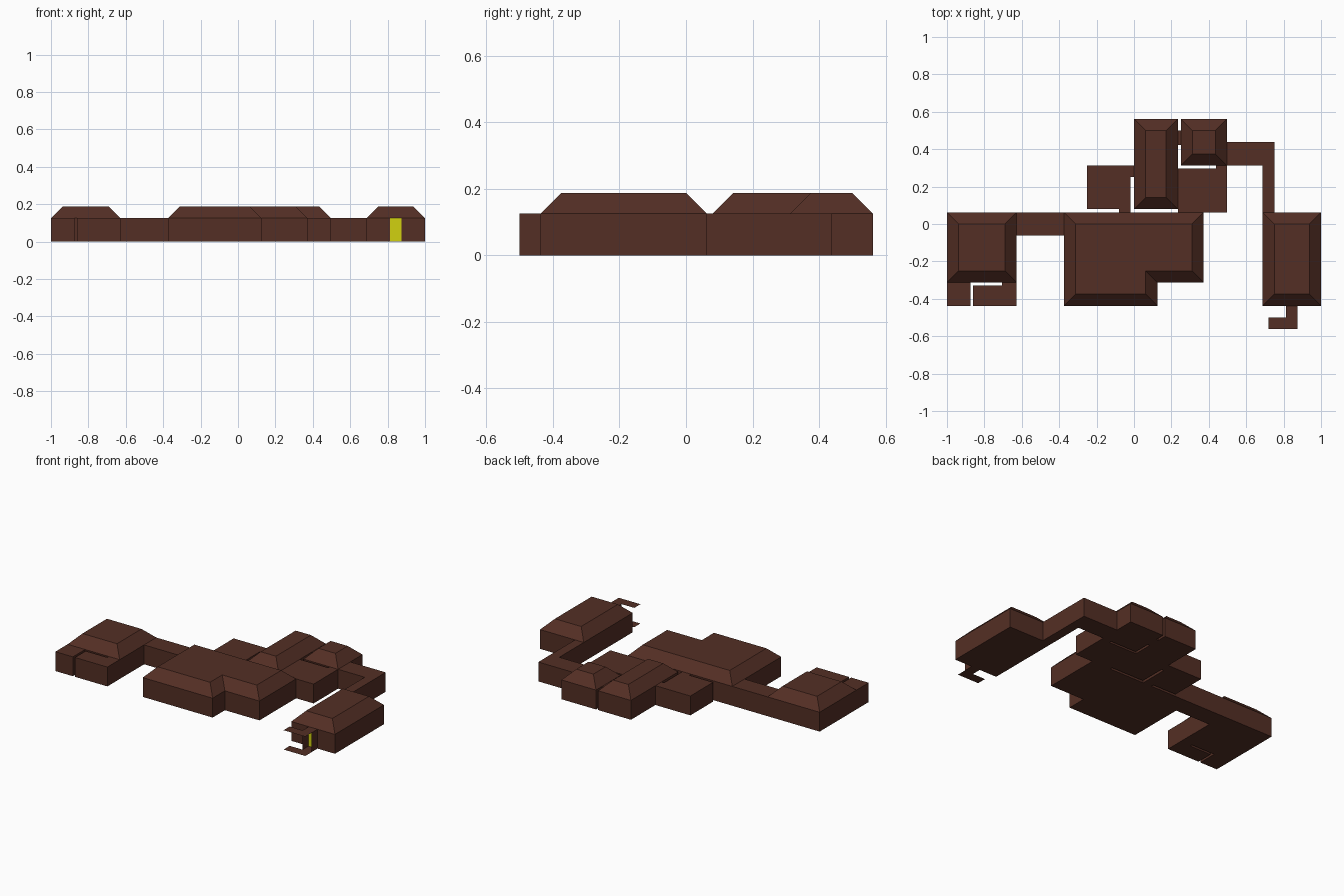
import bpy, bmesh
from mathutils import Vector

if "Cube" in bpy.data.objects:
    bpy.data.objects.remove(bpy.data.objects["Cube"])

U = 0.0625          # grid step
WALL = 0.125        # wall height
ROOF = 0.1875       # top of sloped roofs


def material(name, rgb):
    m = bpy.data.materials.new(name)
    m.diffuse_color = (*rgb, 1)
    m.use_nodes = True
    m.node_tree.nodes["Principled BSDF"].inputs["Base Color"].default_value = m.diffuse_color
    return m


BROWN = material("dark_brown", (0.088, 0.028, 0.018))
YELLOW = material("door_yellow", (0.64, 0.64, 0.005))


def finish(bm, name, mat, recalc=True):
    if recalc:
        bmesh.ops.recalc_face_normals(bm, faces=bm.faces)
    me = bpy.data.meshes.new(name)
    bm.to_mesh(me)
    bm.free()
    me.materials.append(mat)
    ob = bpy.data.objects.new(name, me)
    bpy.context.collection.objects.link(ob)
    return ob


def rect(x0, x1, y0, y1):
    return [(x0, y0), (x1, y0), (x1, y1), (x0, y1)]


def inset(poly, d):
    """Inset a counter-clockwise right-angled outline by d."""
    out = []
    for i, p in enumerate(poly):
        p = Vector(p)
        e0 = (p - Vector(poly[i - 1])).normalized()
        e1 = (Vector(poly[(i + 1) % len(poly)]) - p).normalized()
        out.append(p + d * (Vector((-e0.y, e0.x)) + Vector((-e1.y, e1.x))))
    return out


def block(name, poly, sloped=False):
    """Walled block on the ground with a flat top or a chamfered roof."""
    rings = [(poly, 0), (poly, WALL)]
    if sloped:
        rings.append((inset(poly, U), ROOF))
    bm = bmesh.new()
    loops = [[bm.verts.new((x, y, z)) for x, y in pts] for pts, z in rings]
    bm.faces.new(loops[0][::-1])
    bm.faces.new(loops[-1])
    n = len(poly)
    for a, b in zip(loops, loops[1:]):
        for i in range(n):
            j = (i + 1) % n
            bm.faces.new((a[i], a[j], b[j], b[i]))
    return finish(bm, name, BROWN)


# Rooms with sloped roofs
block("west_room", rect(-1, -0.628, -0.3125, U), True)
block("main_hall", [(-0.375, -0.4375), (0.125, -0.4375), (0.125, -0.3125),
                    (0.372, -0.3125), (0.372, U), (-0.375, U)], True)
block("north_room", rect(0, 0.234, 0.08, 0.5625), True)
block("northeast_room", rect(0.25, 0.497, 0.3125, 0.5625), True)
block("east_room", rect(0.6875, 1, -0.4375, U), True)

# Flat-topped rooms, corridors and the short doorway links
FLAT = {
    "southwest_closet": (-1, -0.875, -0.4375, -0.3125),
    "southwest_room": (-0.86, -0.628, -0.4375, -0.328),
    "southwest_link": (-0.705, -0.628, -0.328, -0.3125),
    "west_corridor": (-0.628, -0.375, -U, U),
    "northwest_room": (-0.25, -0.018, 0.08, 0.3125),
    "northwest_link": (-0.018, 0, 0.25, 0.3125),
    "northwest_hall_link": (-0.08, -0.018, U, 0.08),
    "north_link": (0.234, 0.25, 0.422, 0.5),
    "inner_east_room": (0.234, 0.497, U, 0.297),
    "inner_east_link": (0.4375, 0.497, 0.297, 0.3125),
    "upper_corridor": (0.497, 0.75, 0.3125, 0.4375),
    "side_corridor": (0.6875, 0.75, U, 0.3125),
}
for name, r in FLAT.items():
    block(name, rect(*r))

# Open entrance: thin floor and ceiling sheets
ENTRY = [(0.72, -0.5625), (0.875, -0.5625), (0.875, -0.4375),
         (0.8125, -0.4375), (0.8125, -0.5), (0.72, -0.5)]
for name, z in (("entrance_floor", 0), ("entrance_ceiling", WALL)):
    bm = bmesh.new()
    bm.faces.new([bm.verts.new((x, y, z)) for x, y in ENTRY])
    finish(bm, name, BROWN, False)


def upright(name, a, b, mat):
    """Single upright sheet between two ground points."""
    bm = bmesh.new()
    bm.faces.new([bm.verts.new((*p, z)) for p, z in
                  ((a, 0), (b, 0), (b, WALL), (a, WALL))])
    finish(bm, name, mat, False)


upright("entrance_wall_left", (0.8125, -0.4375), (0.8125, -0.5), BROWN)
upright("entrance_wall_right", (0.875, -0.5), (0.875, -0.4375), BROWN)
# Yellow door panel just in front of the east room wall
upright("door", (0.8125, -0.4395), (0.875, -0.4395), YELLOW)
